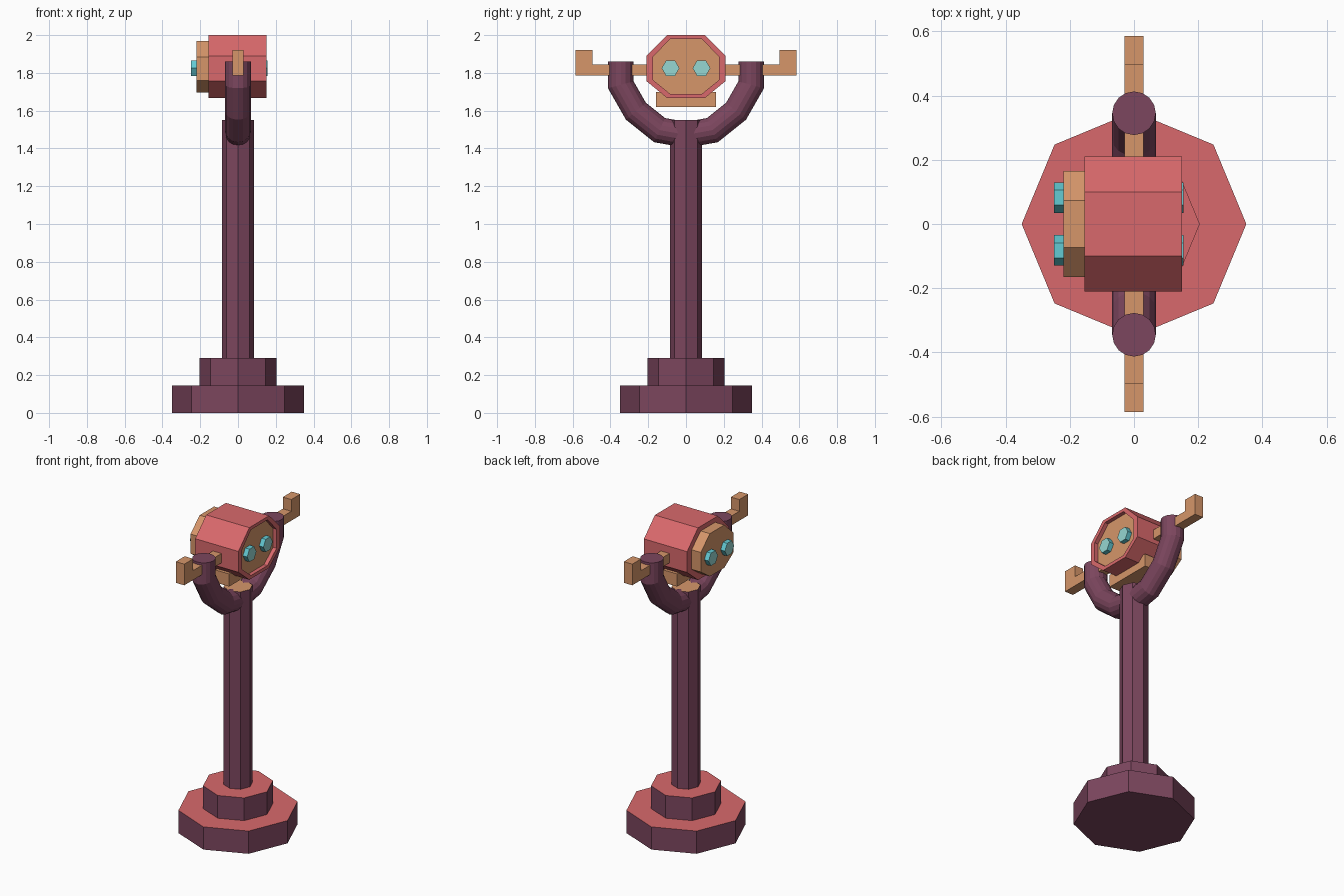
import bpy, bmesh, math
from mathutils import Vector

if "Cube" in bpy.data.objects:
    bpy.data.objects.remove(bpy.data.objects["Cube"])


def material(name, rgb):
    lin = [((c / 255 + 0.055) / 1.055) ** 2.4 for c in rgb]
    m = bpy.data.materials.new(name)
    m.diffuse_color = (*lin, 1)
    m.use_nodes = True
    m.node_tree.nodes["Principled BSDF"].inputs["Base Color"].default_value = m.diffuse_color
    return m


PLUM = material("plum", (124, 70, 94))
RED = material("coral_red", (217, 105, 108))
TAN = material("tan_orange", (214, 150, 106))
TEAL = material("teal", (100, 203, 212))
LENS = material("pale_teal", (150, 215, 210))


def finish(name, bm, mats, rule=None):
    """Turn a bmesh into a flat-shaded object; rule(face) picks the material slot."""
    bmesh.ops.recalc_face_normals(bm, faces=bm.faces)
    bm.normal_update()
    if rule:
        for f in bm.faces:
            f.material_index = rule(f)
    me = bpy.data.meshes.new(name)
    bm.to_mesh(me)
    bm.free()
    for m in mats:
        me.materials.append(m)
    ob = bpy.data.objects.new(name, me)
    bpy.context.collection.objects.link(ob)
    return ob


def loft(name, rings, mats, rule=None):
    """Skin a list of rings and cap both ends."""
    bm = bmesh.new()
    vs = [[bm.verts.new(p) for p in r] for r in rings]
    n = len(vs[0])
    for a, b in zip(vs, vs[1:]):
        for i in range(n):
            bm.faces.new((a[i], a[(i + 1) % n], b[(i + 1) % n], b[i]))
    bm.faces.new(vs[0])
    bm.faces.new(vs[-1])
    return finish(name, bm, mats, rule)


def ngon(r, n):
    return [(r * math.cos(2 * math.pi * i / n), r * math.sin(2 * math.pi * i / n)) for i in range(n)]


def is_top(f):
    return int(f.normal.z > 0.9)


def upright(name, r, z0, z1, top):
    loft(name, [[(x, y, z) for x, y in ngon(r, 8)] for z in (z0, z1)], [PLUM, top], is_top)


def along_x(name, sections, mats, rule=None):
    """Sections are (x, [(y, z), ...])."""
    return loft(name, [[(x, y, z) for y, z in pts] for x, pts in sections], mats, rule)


def octagon(w, flat, top, up, low, bottom):
    half = [(flat, top), (w, up), (w, low), (flat, bottom)]
    return half + [(-y, z) for y, z in reversed(half)]


# stepped base and post
upright("base_plate", 0.35, 0, 0.145, RED)
upright("base_step", 0.205, 0.145, 0.29, RED)
upright("post", 0.085, 0.29, 1.55, TAN)

# curved yoke arms: round tube swept in the y-z plane
path = [Vector((0, y, z)) for y, z in
        [(0, 1.472), (0.14, 1.497), (0.265, 1.597), (0.345, 1.737), (0.345, 1.86)]]
for side, label in ((1, "back"), (-1, "front")):
    rings = []
    for i, p in enumerate(path):
        d_in = (p - path[i - 1]).normalized() if i else Vector((0, 1, 0))
        d_out = (path[i + 1] - p).normalized() if i < len(path) - 1 else d_in
        t = (d_in + d_out).normalized()
        if i == 0:
            t = Vector((0, 1, 0))
        across = Vector((0, -t.z, t.y)) / max(t.dot(d_out), 0.5)
        ring = [p + Vector((a, 0, 0)) + across * b for a, b in ngon(0.068, 16)]
        rings.append([(q.x, q.y * side, q.z) for q in ring])
    loft(f"yoke_arm_{label}", rings, [PLUM])

# viewer head: octagonal drum with a recessed tan panel on its right end
shell = octagon(0.21, 0.1, 2.0, 1.89, 1.757, 1.667)
inner = octagon(0.175, 0.083, 1.98, 1.885, 1.763, 1.688)
along_x("viewer_head", [(-0.155, shell), (0.15, shell), (0.15, inner), (0.125, inner)],
        [RED, TAN],
        lambda f: int(f.normal.x > 0.9 and abs(f.calc_center_median().x - 0.125) < 0.005))

# raised tan panel on the left end
panel = octagon(0.165, 0.073, 1.97, 1.885, 1.76, 1.697)
along_x("eyepiece_panel", [(-0.22, panel), (-0.155, panel)], [TAN])

# hexagonal lenses on both ends
for x0, x1, end in ((0.125, 0.155, "right"), (-0.22, -0.25, "left")):
    for y0 in (-0.082, 0.082):
        hexa = [(y0 + a, 1.825 + b) for a, b in ngon(0.047, 6)]
        along_x(f"lens_{end}", [(x0, hexa), (x1, hexa)], [TEAL, LENS],
                lambda f: int(abs(f.normal.x) > 0.9))

# pivot bar with upturned handles
bar = [(0.585, 1.92), (0.495, 1.92), (0.495, 1.845)]
bar = bar + [(-y, z) for y, z in reversed(bar)] + [(-0.585, 1.785), (0.585, 1.785)]
along_x("pivot_bar", [(-0.03, bar), (0.03, bar)], [TAN])

# cradle block under the head
block = [(-0.16, 1.62), (0.16, 1.62), (0.16, 1.70), (-0.16, 1.70)]
along_x("cradle_block", [(-0.05, block), (0.05, block)], [TAN])
